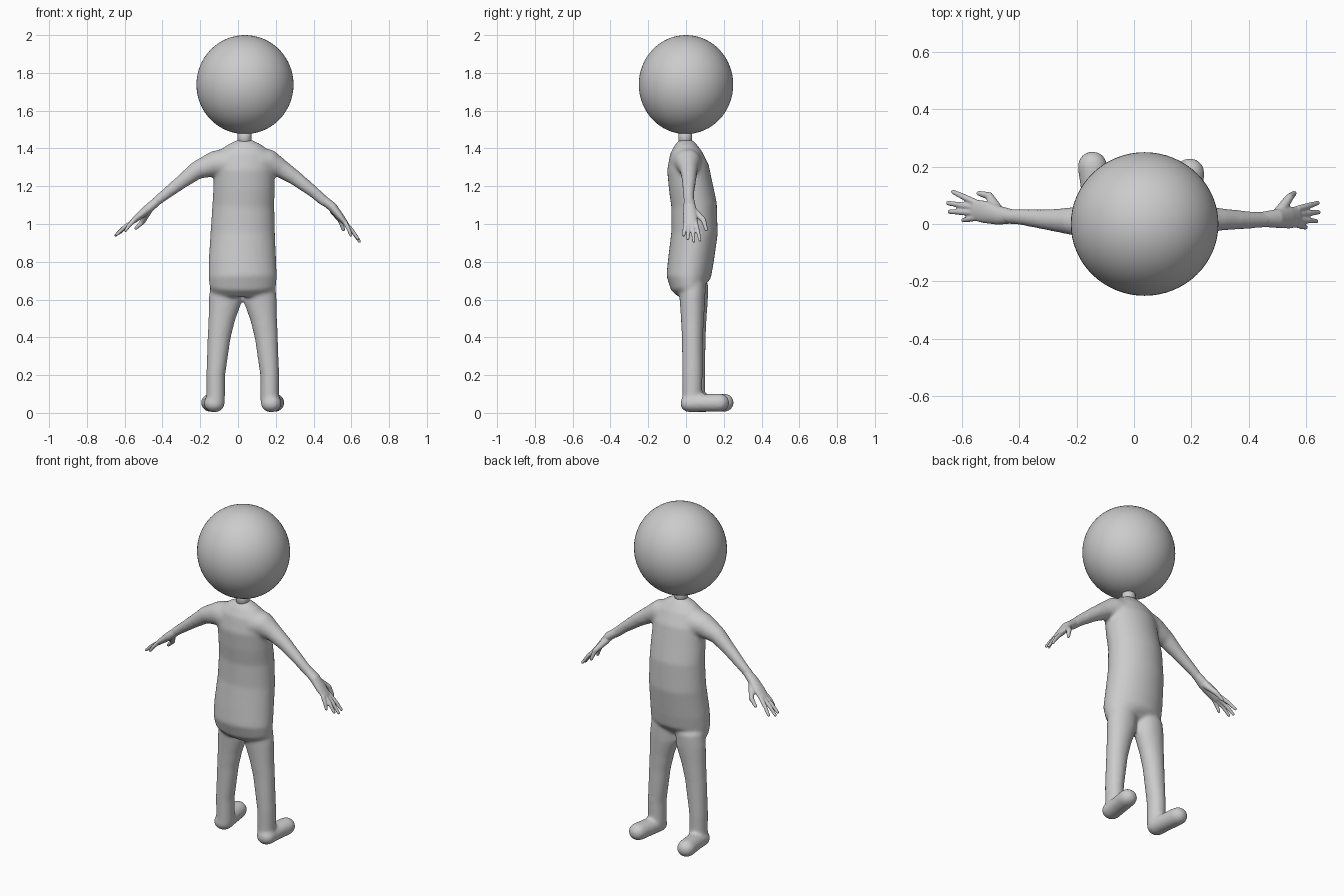
import bpy
import bmesh
import math
from mathutils import Vector

default_cube = bpy.data.objects.get("Cube")
if default_cube:
    bpy.data.objects.remove(default_cube, do_unlink=True)

# One plain grey for the whole figure
grey = bpy.data.materials.new("plain_grey")
grey.use_nodes = True
colour = (0.6, 0.6, 0.6, 1)
grey.diffuse_color = colour
grey.node_tree.nodes["Principled BSDF"].inputs["Base Color"].default_value = colour

SIDES = 32
Y_AXIS = Vector((0, 1, 0))
X_AXIS = Vector((1, 0, 0))
MIDDLE = 0.025


def add_tube(bm, rows, side_axis=Y_AXIS, cap=1.0):
    """Closed round-ended tube; each row is x, y, z, side radius, other radius."""
    rows = [(Vector(r[:3]), r[3], r[-1]) for r in rows]
    sections = []
    last = len(rows) - 1
    cap_angles = [math.radians(a) for a in (80, 55, 28)]
    for i, (centre, side_r, other_r) in enumerate(rows):
        tangent = (rows[min(i + 1, last)][0] - rows[max(i - 1, 0)][0]).normalized()
        other = tangent.cross(side_axis).normalized()
        side = other.cross(tangent).normalized()
        reach = min(side_r, other_r) * cap
        start = [(-math.sin(a) * reach, math.cos(a)) for a in cap_angles]
        steps = [(0, 1)]
        if i == 0:
            steps = start + steps
        if i == last:
            steps = steps + [(-d, s) for d, s in reversed(start)]
        for shift, scale in steps:
            sections.append((centre + tangent * shift,
                             side * side_r * scale, other * other_r * scale))
    rings = []
    for centre, u, v in sections:
        ring = []
        for k in range(SIDES):
            angle = math.tau * k / SIDES
            ring.append(bm.verts.new(centre + u * math.cos(angle) + v * math.sin(angle)))
        rings.append(ring)
    faces = [bm.faces.new(rings[0]), bm.faces.new(rings[-1])]
    for low, high in zip(rings, rings[1:]):
        for k in range(SIDES):
            n = (k + 1) % SIDES
            faces.append(bm.faces.new((low[k], low[n], high[n], high[k])))
    bmesh.ops.recalc_face_normals(bm, faces=faces)


def finish(bm, name, voxel=None, smoothing=0):
    """Turn the bmesh into a smooth object, optionally fused into one skin."""
    mesh = bpy.data.meshes.new(name)
    for face in bm.faces:
        face.smooth = True
    bm.to_mesh(mesh)
    bm.free()
    mesh.materials.append(grey)
    obj = bpy.data.objects.new(name, mesh)
    bpy.context.collection.objects.link(obj)
    if voxel:
        fuse = obj.modifiers.new("fuse", 'REMESH')
        fuse.mode = 'VOXEL'
        fuse.voxel_size = voxel
        fuse.use_smooth_shade = True
        relax = obj.modifiers.new("relax", 'SMOOTH')
        relax.factor = 0.5
        relax.iterations = smoothing
    return obj


# Head
bm = bmesh.new()
bmesh.ops.create_uvsphere(bm, u_segments=64, v_segments=32, radius=1)
for v in bm.verts:
    v.co = Vector((0.037 + v.co.x * 0.257, v.co.y * 0.25, 1.738 + v.co.z * 0.262))
finish(bm, "head")

# Neck
bm = bmesh.new()
add_tube(bm, [(0.035, -0.004, 1.42, 0.037), (0.035, -0.004, 1.5, 0.037)], cap=0.1)
neck = finish(bm, "neck")

# Torso: x, y, z, depth radius, width radius
body = bmesh.new()
torso = [
    (0.025, 0.03, 0.645, 0.075, 0.168),
    (0.025, 0.018, 0.67, 0.1, 0.176),
    (0.025, 0.014, 0.72, 0.118, 0.181),
    (0.023, 0.025, 0.8, 0.121, 0.179),
    (0.025, 0.045, 0.95, 0.123, 0.171),
    (0.028, 0.043, 1.1, 0.121, 0.164),
    (0.032, 0.025, 1.2, 0.117, 0.162),
    (0.033, 0.01, 1.3, 0.111, 0.16),
    (0.035, 0, 1.38, 0.084, 0.14),
    (0.035, 0, 1.42, 0.058, 0.09),
    (0.035, 0, 1.442, 0.038, 0.045),
]
add_tube(body, torso, cap=0.15)

# Legs: offset from the middle, height, depth radius, width radius
leg = [
    (0.143, 0.06, 0.052, 0.049),
    (0.143, 0.2, 0.054, 0.05),
    (0.125, 0.4, 0.056, 0.061),
    (0.111, 0.5, 0.061, 0.071),
    (0.092, 0.6, 0.068, 0.088),
    (0.085, 0.68, 0.07, 0.085),
]
for sign, depth in ((-1, 0.048), (1, 0.034)):
    add_tube(body, [(MIDDLE + sign * off, depth, z, ry, rx) for off, z, ry, rx in leg], cap=0.3)

# Feet, turned slightly outward
for sign, back in ((-1, 0), (1, -0.024)):
    add_tube(body, [
        (MIDDLE + sign * 0.15, 0.04 + back, 0.05, 0.055, 0.047),
        (MIDDLE + sign * 0.157, 0.11 + back, 0.052, 0.052, 0.047),
        (MIDDLE + sign * 0.17, 0.205 + back, 0.054, 0.052, 0.049),
    ], side_axis=X_AXIS)

# Arms from shoulder to wrist: x, y, z, radius
right_arm = [
    (-0.05, 0.005, 1.32, 0.085),
    (-0.13, 0.008, 1.318, 0.067),
    (-0.22, 0.01, 1.283, 0.048),
    (-0.3, 0.015, 1.222, 0.037),
    (-0.4, 0.025, 1.145, 0.028),
    (-0.44, 0.026, 1.113, 0.026),
]
left_arm = [
    (0.11, 0.005, 1.325, 0.085),
    (0.17, 0.01, 1.325, 0.068),
    (0.23, 0.014, 1.292, 0.049),
    (0.3, 0.016, 1.246, 0.04),
    (0.4, 0.014, 1.17, 0.031),
    (0.46, 0.015, 1.118, 0.028),
]
add_tube(body, right_arm)
add_tube(body, left_arm)
finish(body, "body", voxel=0.008, smoothing=16)


# Hands: flat palm, four fingers fanned from the knuckles, and a thumb
def add_hand(name, palm, tips, thumb):
    bm = bmesh.new()
    add_tube(bm, palm)
    knuckle = Vector(palm[-1][:3])
    for i, tip in enumerate(tips):
        tip = Vector(tip)
        root = knuckle + Y_AXIS * (0.027 - 0.018 * i)
        bend = root.lerp(tip, 0.55) + Vector((0, 0, 0.005))
        add_tube(bm, [(*root, 0.012), (*bend, 0.0105), (*tip, 0.008)])
    radii = (0.02, 0.014, 0.009)
    add_tube(bm, [(*p, r) for p, r in zip(thumb, radii)], side_axis=X_AXIS)
    finish(bm, name, voxel=0.004, smoothing=4)


add_hand("right_hand",
         [(-0.41, 0.025, 1.137, 0.022), (-0.47, 0.03, 1.085, 0.033, 0.025),
          (-0.52, 0.042, 1.045, 0.039, 0.02), (-0.555, 0.049, 1.015, 0.037, 0.014)],
         [(-0.63, 0.112, 0.95), (-0.648, 0.073, 0.94),
          (-0.642, 0.043, 0.945), (-0.595, 0.013, 0.965)],
         [(-0.475, 0.048, 1.07), (-0.505, 0.098, 1.012), (-0.54, 0.107, 0.978)])
add_hand("left_hand",
         [(0.43, 0.015, 1.145, 0.024), (0.5, 0.019, 1.09, 0.033, 0.025),
          (0.54, 0.022, 1.04, 0.038, 0.02), (0.57, 0.025, 1.003, 0.036, 0.014)],
         [(0.64, 0.073, 0.915), (0.643, 0.041, 0.908),
          (0.635, 0.01, 0.922), (0.598, -0.012, 0.94)],
         [(0.505, 0.04, 1.07), (0.542, 0.093, 1.02), (0.558, 0.107, 0.97)])
